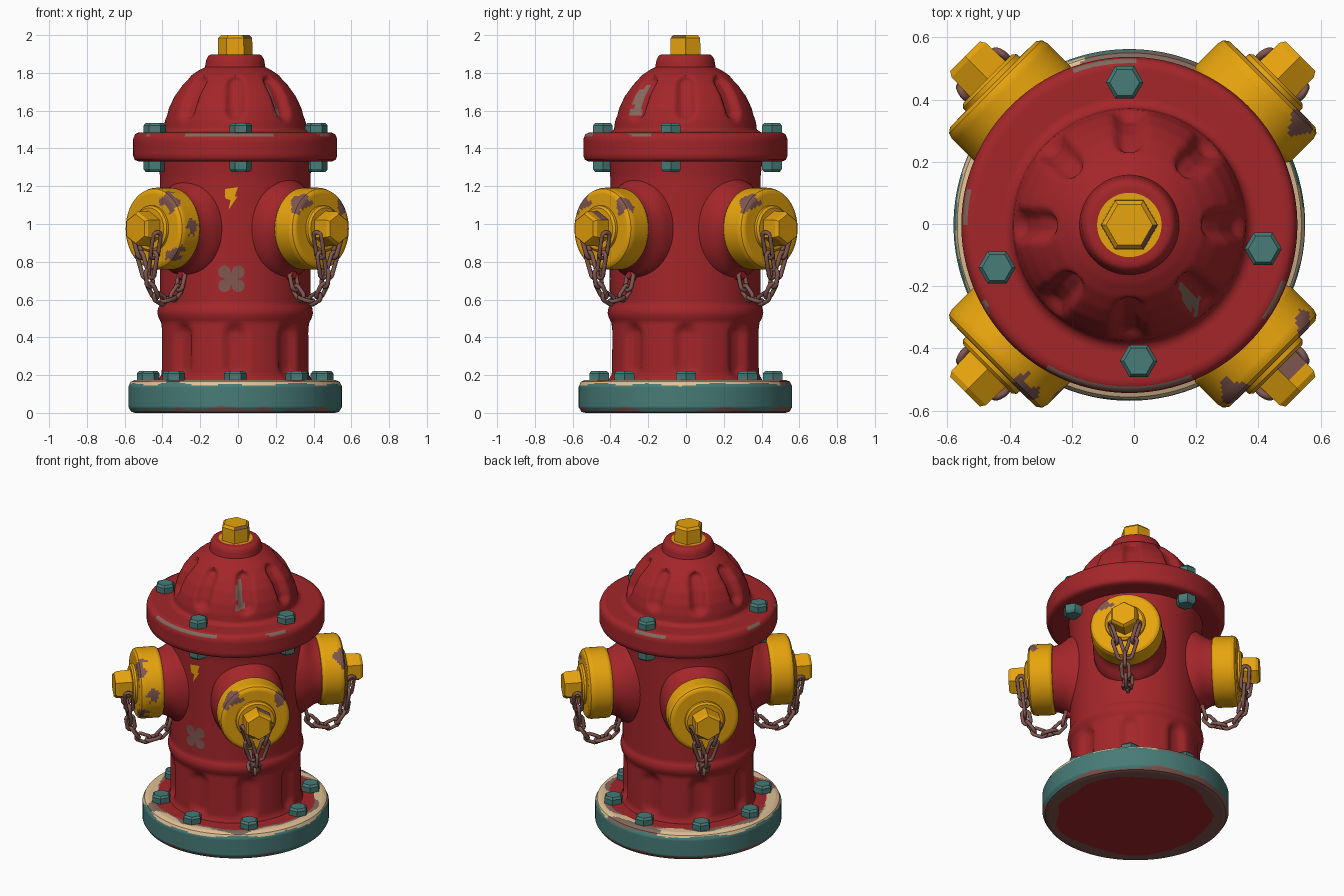
import bpy, bmesh, math
from math import pi, cos, sin, radians
from mathutils import Vector, Matrix, noise

if "Cube" in bpy.data.objects:
    bpy.data.objects.remove(bpy.data.objects["Cube"])

# Materials
COLOURS = {
    "red_paint": (0.37, 0.019, 0.023),
    "yellow_paint": (0.80, 0.37, 0.004),
    "teal_paint": (0.063, 0.20, 0.185),
    "cream_undercoat": (0.74, 0.53, 0.30),
    "worn_grey": (0.22, 0.14, 0.11),
    "rust_brown": (0.22, 0.095, 0.08),
}
RED, YELLOW, TEAL, CREAM, GREY, RUST = range(6)
MATS = []
for label, rgb in COLOURS.items():
    m = bpy.data.materials.new(label)
    m.use_nodes = True
    m.diffuse_color = (*rgb, 1)
    bsdf = m.node_tree.nodes["Principled BSDF"]
    bsdf.inputs["Base Color"].default_value = (*rgb, 1)
    bsdf.inputs["Roughness"].default_value = 0.6
    MATS.append(m)

CENTRE = Matrix.Translation((-0.015, -0.003, 0))


def finish(name, bm, colour, matrix, angle=35):
    """Turn a bmesh into an object; colour is an index or a rule on face centres."""
    bmesh.ops.recalc_face_normals(bm, faces=bm.faces)
    used = []
    for f in bm.faces:
        c = colour(f.calc_center_median()) if callable(colour) else colour
        if c not in used:
            used.append(c)
        f.material_index = used.index(c)
    mesh = bpy.data.meshes.new(name)
    bm.to_mesh(mesh)
    bm.free()
    for c in used:
        mesh.materials.append(MATS[c])
    mesh.shade_smooth()
    mesh.set_sharp_from_angle(angle=radians(angle))
    ob = bpy.data.objects.new(name, mesh)
    ob.matrix_world = matrix
    bpy.context.collection.objects.link(ob)


def lathe(name, profile, colour, matrix=CENTRE, segs=48, step=1.0, dent=None, angle=35):
    """Spin a (radius, height) profile round z, cutting long spans into short steps."""
    pts = [profile[0]]
    for (r0, z0), (r1, z1) in zip(profile, profile[1:]):
        n = max(1, math.ceil(math.hypot(r1 - r0, z1 - z0) / step))
        pts += [(r0 + (r1 - r0) * i / n, z0 + (z1 - z0) * i / n) for i in range(1, n + 1)]
    bm = bmesh.new()
    rings = []
    for r, z in pts:
        ring = []
        for i in range(segs):
            a = 2 * pi * i / segs
            rr = r - dent(a, r, z) if dent else r
            ring.append(bm.verts.new((rr * cos(a), rr * sin(a), z)))
        rings.append(ring)
    for a, b in zip(rings, rings[1:]):
        for i in range(segs):
            j = (i + 1) % segs
            bm.faces.new((a[i], a[j], b[j], b[i]))
    bm.faces.new(rings[0])
    bm.faces.new(rings[-1])
    finish(name, bm, colour, matrix, angle)


def flutes(zc, half, width, depth):
    """Eight rounded upright grooves."""
    def dent(a, r, z):
        arc = ((a + pi / 8) % (pi / 4) - pi / 8) * r
        d = math.hypot(arc, max(abs(z - zc) - half, 0))
        t = min(max((width - d) / (width * 0.65), 0), 1)
        return depth * t * t * (3 - 2 * t)
    return dent


def patch(p, scale, seed=0):
    return noise.noise(Vector(p) * scale + Vector((seed, seed * 0.7, 3.3)))


# Base flange: red floor, worn cream rim, teal side, rusty foot
def base_colour(p):
    r, n, fine = p.xy.length, patch(p, 4), patch(p, 9, 4)
    if p.z < 0.003:
        return RED if r < 0.475 + 0.05 * n else RUST
    if p.z < 0.02 + 0.03 * fine:
        return RUST
    if p.z < 0.152 + 0.03 * n:
        return TEAL
    if r < 0.49 + 0.04 * n:
        return RED
    if p.y > 0.5 and p.x > -0.15:
        return GREY
    return GREY if r < 0.515 + 0.12 * n else CREAM


lathe("base_flange", [(0.3, 0), (0.53, 0), (0.55, 0.006), (0.565, 0.03), (0.565, 0.14),
                      (0.553, 0.165), (0.53, 0.175), (0.36, 0.175)],
      base_colour, segs=192, step=0.008)

# Barrel with fluted foot and collar ring
lathe("barrel", [(0.41, 0.17), (0.396, 0.2), (0.394, 0.48), (0.406, 0.505), (0.412, 0.53),
                 (0.408, 0.555), (0.398, 0.575), (0.398, 1.25), (0.408, 1.34)],
      RED, segs=128, step=0.02, dent=flutes(0.33, 0.08, 0.075, 0.03))


# Bonnet: bolted flange with chipped edge, fluted dome, top collar
def bonnet_colour(p):
    r, az = p.xy.length, math.atan2(p.y, p.x)
    if p.z > 1.893 and r < 0.105:
        return YELLOW
    if 1.462 < p.z < 1.482 and r > 0.51 and patch(p, 4.5, 7) > 0.2:
        return GREY
    if 1.57 < p.z < 1.74 and abs(az + pi / 4 + 0.1 + 0.08 * patch(p, 20)) < 0.06:
        return GREY
    return RED


lathe("bonnet", [(0.39, 1.33), (0.51, 1.33), (0.532, 1.34), (0.54, 1.36), (0.54, 1.45),
                 (0.53, 1.475), (0.51, 1.485), (0.40, 1.485), (0.378, 1.5), (0.372, 1.55),
                 (0.357, 1.61), (0.325, 1.68), (0.285, 1.735), (0.235, 1.785), (0.19, 1.815),
                 (0.16, 1.83), (0.153, 1.87), (0.142, 1.89), (0.13, 1.897), (0.05, 1.897)],
      bonnet_colour, segs=144, step=0.015, dent=flutes(1.665, 0.065, 0.062, 0.038), angle=50)
lathe("top_nut", [(0.092, 1.89), (0.09, 1.985), (0.075, 2.0)],
      lambda p: RUST if p.z > 1.985 and p.x > 0.04 and p.y < 0 else YELLOW, segs=6, angle=25)


# Hexagonal bolts
def bolt(name, x, y, z, height):
    prof = [(0.06, 0), (0.06, height * 0.75), (0.048, height)]
    lathe(name, prof, TEAL, Matrix.Translation((x, y, z)), segs=6, angle=25)


for x, y in [(-0.03, 0.455), (-0.44, -0.14), (0.015, -0.44), (0.415, -0.08)]:
    bolt("bonnet_bolt", x, y, 1.48, 0.055)
    bolt("bonnet_bolt_under", x, y, 1.335, -0.06)
for k in range(8):
    a = k * pi / 4
    bolt("base_bolt", 0.46 * cos(a) - 0.015, 0.46 * sin(a), 0.17, 0.052)


# Chain links
def add_link(bm, p, q, side, width=0.024, wire=0.012):
    """A stadium-shaped loop of wire reaching from p to q."""
    along = (q - p).normalized()
    side = (side - along * side.dot(along)).normalized()
    normal = along.cross(side)
    half = (q - p).length / 2 - width
    rings = []
    for i in range(12):
        a = 2 * pi * (i + 0.5) / 12
        out = along * cos(a) + side * sin(a)
        mid = (p + q) / 2 + out * width + along * math.copysign(half, cos(a))
        rings.append([bm.verts.new(mid + wire * (out * cos(b) + normal * sin(b)))
                      for b in (2 * pi * j / 6 for j in range(6))])
    for a, b in zip(rings, rings[1:] + rings[:1]):
        for j in range(6):
            bm.faces.new((a[j], a[j - 1], b[j - 1], b[j]))


def add_chain(bm, points, count):
    points = [Vector(p) for p in points]
    lengths = [(b - a).length for a, b in zip(points, points[1:])]

    def at(t):
        d = t * sum(lengths)
        for a, b, length in zip(points, points[1:], lengths):
            if d <= length:
                return a.lerp(b, d / length)
            d -= length
        return points[-1]

    for i in range(count):
        p, q = at(i / count), at((i + 1) / count)
        grow = (q - p) * 0.15
        add_link(bm, p - grow, q + grow, Vector((0, 1, 0)) if i % 2 else Vector((0.8, 0, 0.6)))


# Paint chips on each outlet cap: (down, sideways, outward, radius)
CHIPS = [
    [(-0.14, -0.14, 0.63, 0.05)],
    [],
    [(-0.15, 0.13, 0.63, 0.05), (0.14, 0.16, 0.62, 0.045), (-0.01, 0.217, 0.55, 0.035)],
    [(-0.14, -0.14, 0.63, 0.055), (-0.13, 0.16, 0.62, 0.045), (-0.07, 0.04, 0.69, 0.04)],
]


# Body of an outlet narrows sideways where it meets the barrel
def boss_pinch(a, r, z):
    return max(r - 0.2, 0) * 0.7 * sin(a) ** 2


# Four outlets, each with boss, chipped cap, nut and chain
for k in range(4):
    turn = Matrix.Translation((-0.004, 0, 0)) @ Matrix.Rotation(pi / 4 + k * pi / 2, 4, "Z")
    axis = turn @ Matrix.Translation((0, 0, 0.975)) @ Matrix.Rotation(pi / 2, 4, "Y")

    def cap_colour(p, chips=CHIPS[k]):
        for *at, radius in chips:
            if (p - Vector(at)).length < radius * (1 + 1.1 * patch(p, 25)):
                return RUST
        return YELLOW

    lathe("outlet_boss", [(0.275, 0.3), (0.27, 0.36), (0.258, 0.39), (0.238, 0.415),
                          (0.218, 0.44), (0.205, 0.465), (0.2, 0.5)], RED, axis, dent=boss_pinch)
    lathe("outlet_cap", [(0.195, 0.485), (0.208, 0.487), (0.217, 0.5), (0.217, 0.605),
                         (0.211, 0.624), (0.195, 0.635), (0.1, 0.637)],
          cap_colour, axis, segs=96, step=0.012)
    lathe("cap_collar", [(0.125, 0.62), (0.122, 0.65), (0.11, 0.66)], YELLOW, axis)
    lathe("cap_nut", [(0.094, 0.64), (0.09, 0.745), (0.078, 0.762)], cap_colour, axis,
          segs=6, step=0.04, angle=25)
    lathe("chain_lug", [(0.028, 0.36), (0.028, 0.42), (0.018, 0.43)], RED,
          turn @ Matrix.Translation((0, 0, 0.73)) @ Matrix.Rotation(pi / 2, 4, "Y"), segs=12)
    bm = bmesh.new()
    for s in (-1, 1):
        add_chain(bm, [(0.685, s * 0.085, 0.94), (0.665, s * 0.02, 0.73)], 2)
    add_chain(bm, [(0.665, 0, 0.75), (0.65, 0, 0.66), (0.59, 0, 0.595), (0.51, 0, 0.59),
                   (0.44, 0, 0.64), (0.415, 0, 0.73)], 6)
    finish("cap_chain", bm, RUST, turn, angle=70)


# Thin worn paint marks wrapped on the front of the barrel
def mark(name, x, z, outline, colour):
    bm = bmesh.new()

    def wrap(u, v):
        return bm.verts.new((x + u, -math.sqrt(0.403 ** 2 - (x + u) ** 2), z + v))

    hub = wrap(0, 0)
    rim = [wrap(u, v) for u, v in outline]
    for i in range(len(rim)):
        bm.faces.new((hub, rim[i - 1], rim[i]))
    finish(name, bm, colour, CENTRE)


leaf = []
for i in range(48):
    a = 2 * pi * i / 48
    r = 0.03 + 0.055 * abs(sin(2 * a)) ** 0.6
    leaf.append((r * cos(a), r * sin(a)))
mark("clover_mark", -0.02, 0.71, leaf, RUST)
mark("zigzag_mark", -0.02, 1.135, [(-0.035, 0.05), (0.035, 0.06), (0.018, 0.012), (0.032, 0.01),
                                   (-0.015, -0.06), (-0.005, -0.008), (-0.032, 0.0)], YELLOW)
